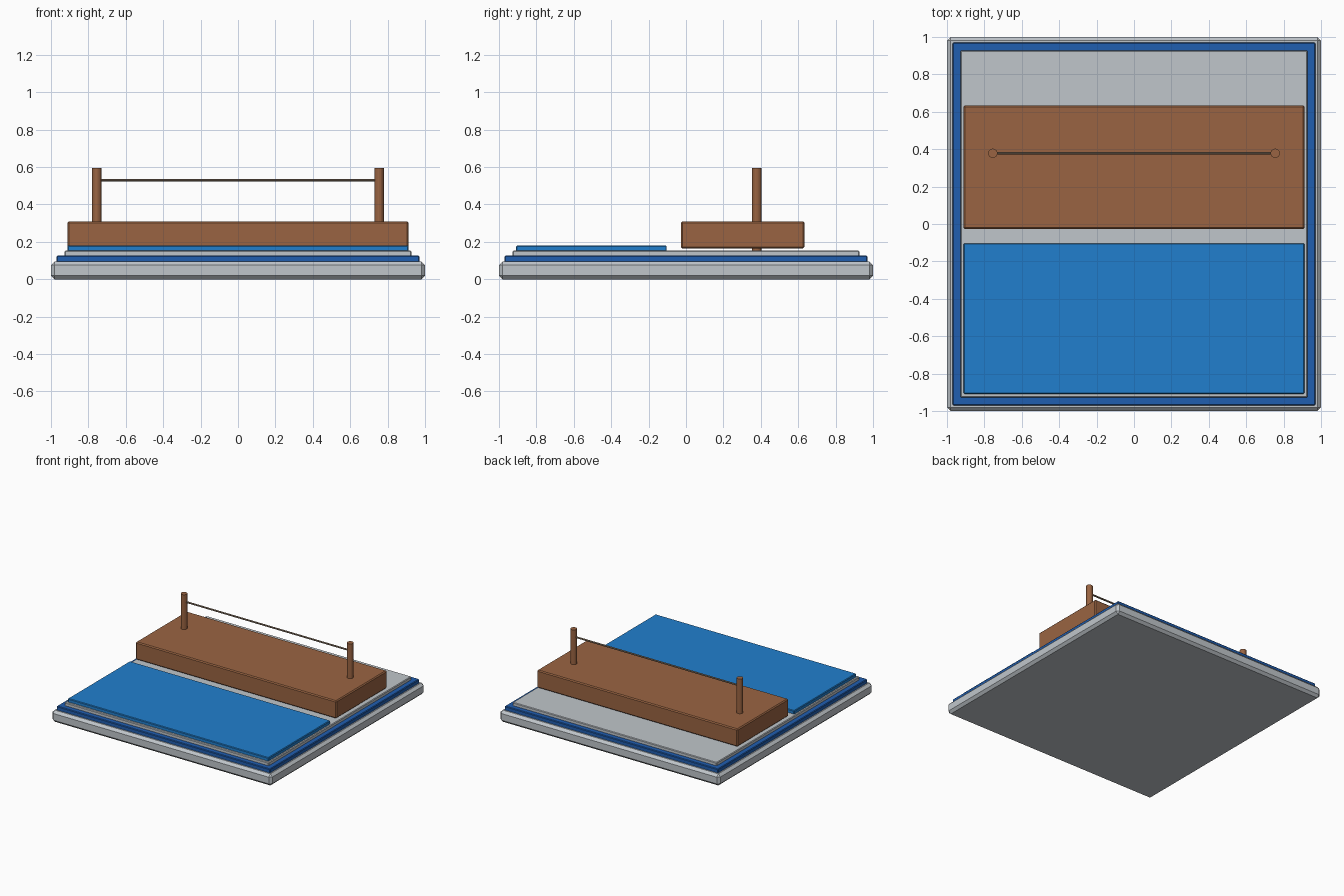
import bpy, bmesh, math
from mathutils import Matrix

if "Cube" in bpy.data.objects:
    bpy.data.objects.remove(bpy.data.objects["Cube"])


def material(name, rgb):
    m = bpy.data.materials.new(name)
    lin = [c / 12.92 if c <= 0.04045 else ((c + 0.055) / 1.055) ** 2.4
           for c in (v / 255 for v in rgb)]
    m.diffuse_color = (*lin, 1)
    m.use_nodes = True
    m.node_tree.nodes["Principled BSDF"].inputs["Base Color"].default_value = m.diffuse_color
    return m


grey = material("light grey", (192, 198, 203))
deep_blue = material("deep blue", (32, 94, 176))
bright_blue = material("bright blue", (33, 127, 206))
brown = material("wood brown", (154, 100, 66))
wire = material("wire grey brown", (140, 120, 100))


def finish(bm, name, mat):
    me = bpy.data.meshes.new(name)
    bm.to_mesh(me)
    bm.free()
    me.materials.append(mat)
    ob = bpy.data.objects.new(name, me)
    bpy.context.collection.objects.link(ob)
    return ob


def slab(name, lo, hi, bevel, mat):
    """Box between two corners with a chamfer on every edge."""
    size = [b - a for a, b in zip(lo, hi)]
    mid = [(a + b) / 2 for a, b in zip(lo, hi)]
    bm = bmesh.new()
    bmesh.ops.create_cube(bm, size=1, matrix=Matrix.Translation(mid) @ Matrix.Diagonal((*size, 1)))
    bmesh.ops.bevel(bm, geom=bm.edges[:], offset=bevel, offset_type='OFFSET',
                    segments=1, profile=0.5, affect='EDGES')
    return finish(bm, name, mat)


def rod(name, centre, radius, length, sides, mat, rot=None):
    bm = bmesh.new()
    bmesh.ops.create_cone(bm, cap_ends=True, segments=sides, radius1=radius, radius2=radius,
                          depth=length, matrix=Matrix.Translation(centre) @ (rot or Matrix()))
    return finish(bm, name, mat)


# stepped plinth
slab("base", (-1, -1, 0), (1, 1, 0.095), 0.02, grey)
slab("blue_border", (-0.97, -0.97, 0.09), (0.97, 0.97, 0.127), 0.005, deep_blue)
slab("upper_deck", (-0.928, -0.928, 0.12), (0.928, 0.928, 0.153), 0.005, grey)

# blue panel at the front and raised wooden block behind it
slab("front_panel", (-0.912, -0.908, 0.145), (0.912, -0.103, 0.181), 0.005, bright_blue)
slab("wooden_block", (-0.912, -0.028, 0.165), (0.912, 0.634, 0.31), 0.008, brown)

# posts with a rail strung between them
for side, x in (("left", -0.755), ("right", 0.755)):
    rod(side + "_post", (x, 0.378, 0.372), 0.025, 0.446, 16, brown)
rod("rail", (0, 0.378, 0.53), 0.007, 1.5, 8, wire, Matrix.Rotation(math.pi / 2, 4, 'Y'))
